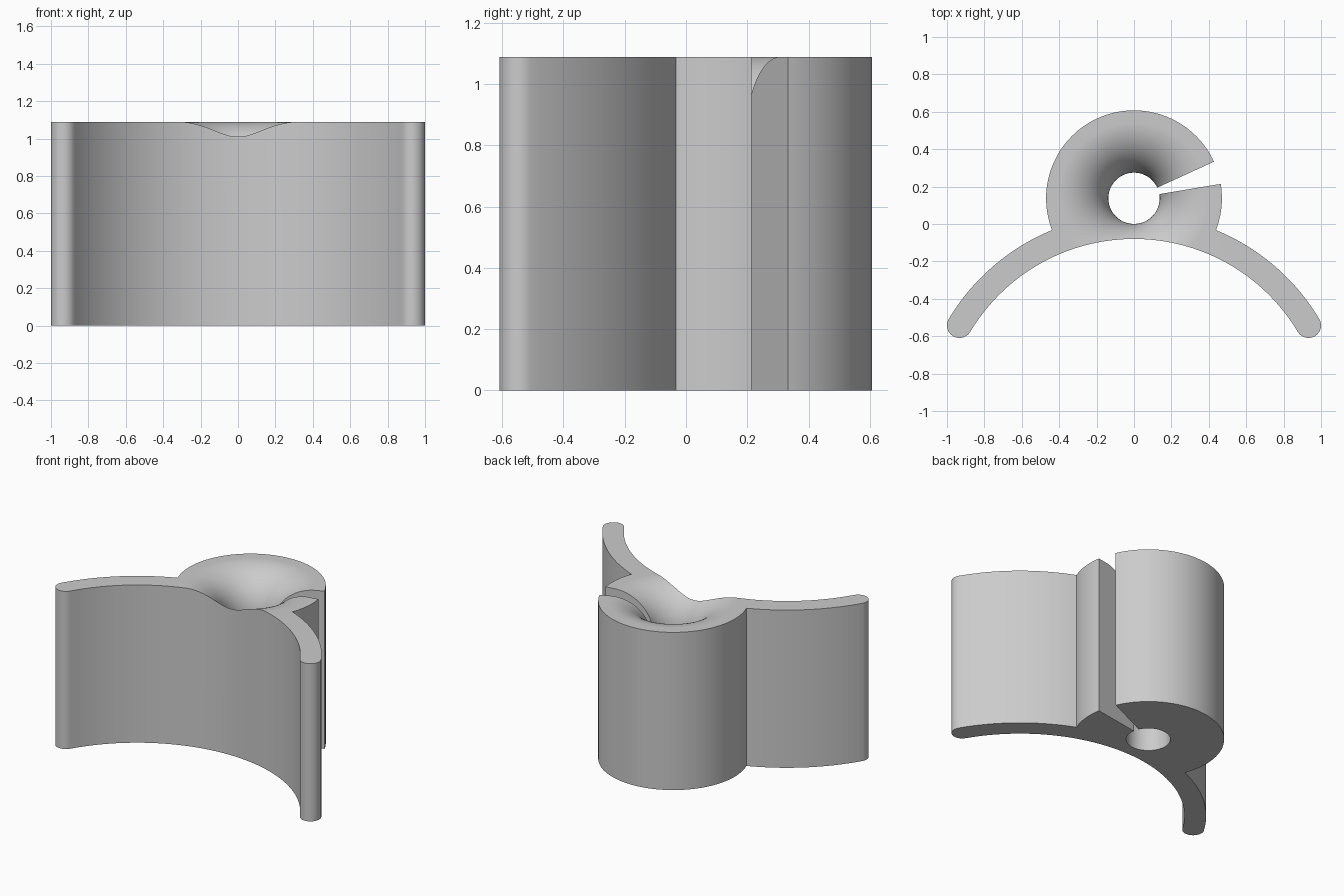
import bpy, bmesh, math
from mathutils import Matrix, Vector

if "Cube" in bpy.data.objects:
    bpy.data.objects.remove(bpy.data.objects["Cube"])

H = 1.088                            # height
AY, R_IN, R_OUT = -1.1, 1.02, 1.154  # curved saddle: centre y, inner and outer radius
R_MID, R_CAP = (R_IN + R_OUT) / 2, (R_OUT - R_IN) / 2
BY, R_BOSS = 0.1375, 0.47            # round boss: centre y, radius
R_HOLE, R_FLARE = 0.137, 0.272       # bore and its rounded mouth
SLOT = (9.4, 24.6)                   # slot walls, degrees


def arc(cx, cy, r, a0, a1, n):
    """Points on an arc, angles in degrees from +x."""
    pts = []
    for i in range(n + 1):
        a = math.radians(a0 + (a1 - a0) * i / n)
        pts.append((cx + r * math.cos(a), cy + r * math.sin(a)))
    return pts


def mesh_object(name, bm):
    bmesh.ops.recalc_face_normals(bm, faces=bm.faces)
    me = bpy.data.meshes.new(name)
    bm.to_mesh(me)
    bm.free()
    ob = bpy.data.objects.new(name, me)
    bpy.context.collection.objects.link(ob)
    return ob


# where the boss meets the outer saddle arc
d = BY - AY
jy = (R_OUT**2 - R_BOSS**2 + d * d) / (2 * d)
jx = math.sqrt(R_OUT**2 - jy**2)
join_outer = math.degrees(math.atan2(jy, jx))
join_boss = math.degrees(math.atan2(jy - d, jx))

# saddle end cap centre
end = math.degrees(math.acos((1 - R_CAP) / R_MID))
ex, ey = 1 - R_CAP, AY + R_MID * math.sin(math.radians(end))

# outline: slotted boss, left arm, inner arc, right arm
outline = arc(0, BY, R_BOSS, join_boss, SLOT[0], 12)
outline += [(0, BY)]
outline += arc(0, BY, R_BOSS, SLOT[1], 180 - join_boss, 72)
outline += arc(0, AY, R_OUT, 180 - join_outer, 180 - end, 24)[1:]
outline += arc(-ex, ey, R_CAP, 180 - end, 360 - end, 16)[1:]
outline += arc(0, AY, R_IN, 180 - end, end, 72)[1:]
outline += arc(ex, ey, R_CAP, end - 180, end, 16)[1:]
outline += arc(0, AY, R_OUT, end, join_outer, 24)[1:-1]

bm = bmesh.new()
face = bm.faces.new([bm.verts.new((x, y, 0)) for x, y in outline])
ext = bmesh.ops.extrude_face_region(bm, geom=[face])
bmesh.ops.translate(bm, vec=(0, 0, H),
                    verts=[v for v in ext["geom"] if isinstance(v, bmesh.types.BMVert)])
clip = mesh_object("slotted_saddle_clip", bm)

# bore with flared mouth, as a turned cutter
r_end = R_HOLE + R_FLARE
profile = [(0, -0.1), (R_HOLE, -0.1)]
profile += arc(r_end, H - R_FLARE + 0.0004, R_FLARE, 180, 90, 20)
profile += [(r_end, H + 0.1), (0, H + 0.1)]
bm = bmesh.new()
vs = [bm.verts.new((r, 0, z)) for r, z in profile]
es = [bm.edges.new(p) for p in zip(vs, vs[1:])]
bmesh.ops.spin(bm, geom=vs + es, cent=(0, 0, 0), axis=(0, 0, 1),
               angle=2 * math.pi, steps=96, use_duplicate=False)
bmesh.ops.remove_doubles(bm, verts=bm.verts, dist=1e-5)
bmesh.ops.translate(bm, vec=(0, BY, 0), verts=bm.verts)
cutter = mesh_object("bore_cutter", bm)
cutter.hide_render = True

mod = clip.modifiers.new("bore", 'BOOLEAN')
mod.operation = 'DIFFERENCE'
mod.solver = 'EXACT'
mod.object = cutter
bpy.context.view_layer.objects.active = clip
clip.select_set(True)
bpy.ops.object.modifier_apply(modifier=mod.name)
bpy.data.objects.remove(cutter)

# plain grey finish
grey = bpy.data.materials.new("plain_grey")
grey.diffuse_color = (0.6, 0.6, 0.6, 1)
grey.use_nodes = True
grey.node_tree.nodes["Principled BSDF"].inputs["Base Color"].default_value = grey.diffuse_color
clip.data.materials.clear()
clip.data.materials.append(grey)
bpy.ops.object.shade_smooth_by_angle(angle=math.radians(30))
